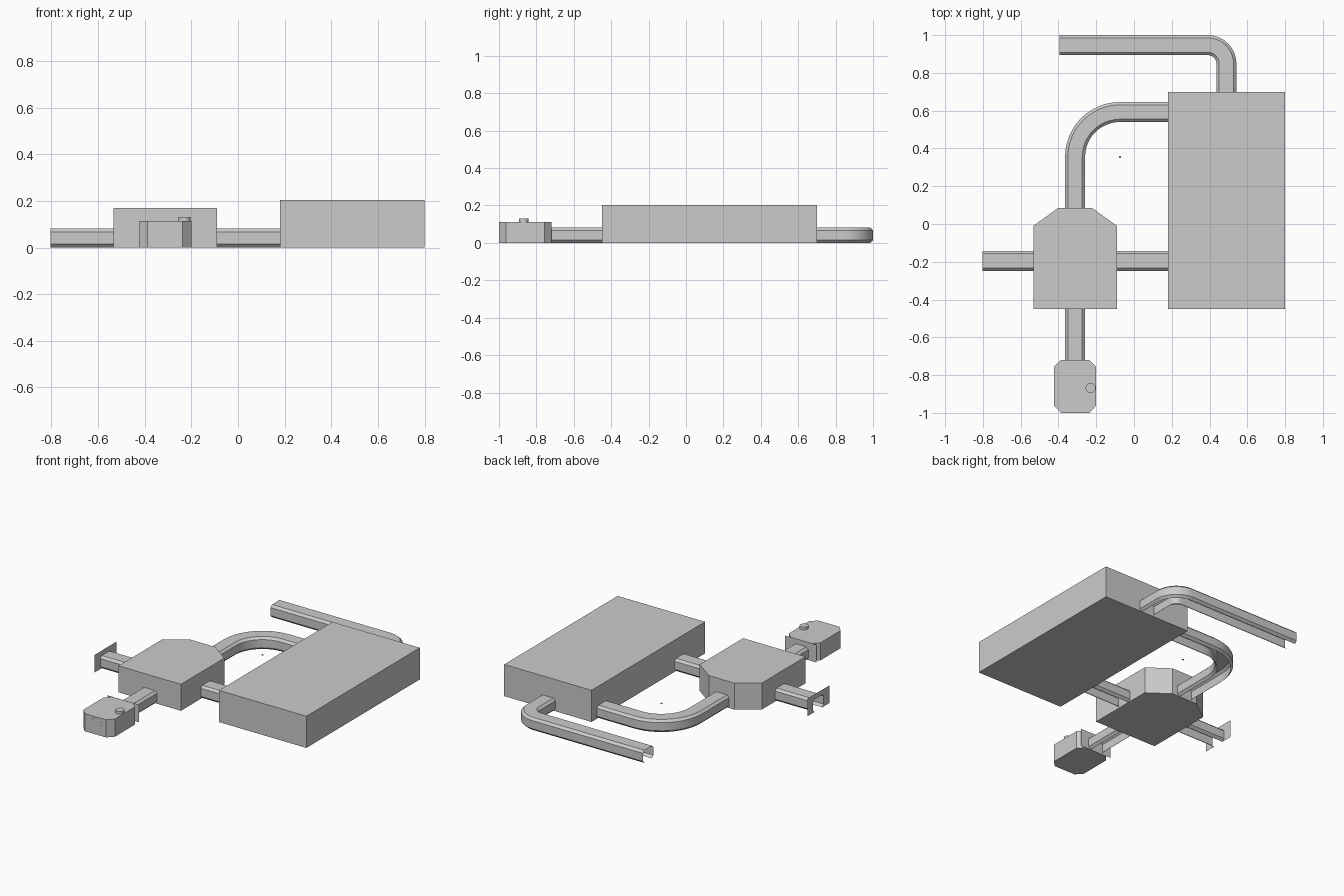
import bpy, bmesh
from math import sin, cos, pi, radians
from mathutils import Vector

if "Cube" in bpy.data.objects:
    bpy.data.objects.remove(bpy.data.objects["Cube"])

# tunnel cross-section (sideways offset, height), open underneath
SECTION = [(-.038, 0), (-.053, .015), (-.053, .067), (-.038, .081),
           (.038, .081), (.053, .067), (.053, .015), (.038, 0)]


def add_object(name, bm):
    mesh = bpy.data.meshes.new(name)
    bm.to_mesh(mesh)
    bm.free()
    obj = bpy.data.objects.new(name, mesh)
    bpy.context.collection.objects.link(obj)
    return obj


def prism(name, outline, height):
    bm = bmesh.new()
    base = bm.faces.new([bm.verts.new((x, y, 0)) for x, y in outline])
    top = bmesh.ops.extrude_face_region(bm, geom=[base], use_keep_orig=True)["geom"]
    for v in top:
        if isinstance(v, bmesh.types.BMVert):
            v.co.z = height
    bmesh.ops.recalc_face_normals(bm, faces=bm.faces)
    return add_object(name, bm)


def tunnel(name, path):
    pts = [Vector(p) for p in path]
    bm = bmesh.new()
    rings = []
    for i, p in enumerate(pts):
        d = (pts[min(i + 1, len(pts) - 1)] - pts[max(i - 1, 0)]).normalized()
        side = Vector((d.y, -d.x))
        rings.append([bm.verts.new((p.x + side.x * o, p.y + side.y * o, z))
                      for o, z in SECTION])
    for a, b in zip(rings, rings[1:]):
        for j in range(len(SECTION) - 1):
            bm.faces.new((a[j], a[j + 1], b[j + 1], b[j]))
    bm.normal_update()
    # ceiling must face up
    ceiling = max(bm.faces, key=lambda f: abs(f.normal.z))
    if ceiling.normal.z < 0:
        bmesh.ops.reverse_faces(bm, faces=bm.faces)
    obj = add_object(name, bm)
    bpy.context.view_layer.objects.active = obj
    obj.select_set(True)
    bpy.ops.object.shade_smooth_by_angle(angle=radians(20))
    obj.select_set(False)


def arc(cx, cy, r, start, end, n=12):
    return [(cx + r * cos(radians(start + (end - start) * i / n)),
             cy + r * sin(radians(start + (end - start) * i / n)))
            for i in range(n + 1)]


def end_plate(name, location, angle):
    # flat wall with a tunnel-shaped doorway
    bm = bmesh.new()
    outline = [(-.112, 0), (-.112, .113), (.112, .113), (.112, 0)] + SECTION[::-1]
    bm.faces.new([bm.verts.new((x, 0, z)) for x, z in outline])
    obj = add_object(name, bm)
    obj.location = location
    obj.rotation_euler.z = angle


def disc(name, r, depth, location, tilt=0, sides=24):
    bm = bmesh.new()
    bmesh.ops.create_cone(bm, cap_ends=True, segments=sides, radius1=r,
                          radius2=r, depth=depth)
    obj = add_object(name, bm)
    obj.location = location
    obj.rotation_euler.x = tilt


# large hall
prism("large_hall", [(.18, -.45), (.80, -.45), (.80, .70), (.18, .70)], .203)

# central chamber with two cut back corners
prism("central_chamber", [(-.533, -.45), (-.09, -.45), (-.09, -.01),
                          (-.222, .085), (-.402, .085), (-.533, -.01)], .17)

# small entry room with cut corners
prism("entry_room", [(-.387, -1), (-.237, -1), (-.2, -.962), (-.2, -.757),
                     (-.237, -.72), (-.387, -.72), (-.424, -.757),
                     (-.424, -.962)], .113)
disc("round_door", .049, .004, (-.312, -.999, .053), pi / 2, 32)
disc("roof_hatch", .026, .02, (-.23, -.868, .12))

# tunnels
tunnel("west_tunnel", [(-.803, -.195), (-.533, -.195)])
tunnel("east_tunnel", [(-.09, -.195), (.18, -.195)])
tunnel("entry_tunnel", [(-.312, -.72), (-.312, -.45)])
tunnel("curved_tunnel", [(-.312, .085)] + arc(-.074, .355, .238, 180, 90) + [(.18, .593)])
tunnel("back_tunnel", [(.489, .70)] + arc(.391, .849, .098, 0, 90) + [(-.395, .947)])

# doorway walls
end_plate("west_doorway", (-.803, -.195, 0), pi / 2)
end_plate("entry_doorway", (-.312, -.719, 0), 0)

# tiny marker at the centre of the curved tunnel
disc("curve_marker", .006, .004, (-.074, .355, .055), 0, 8)
